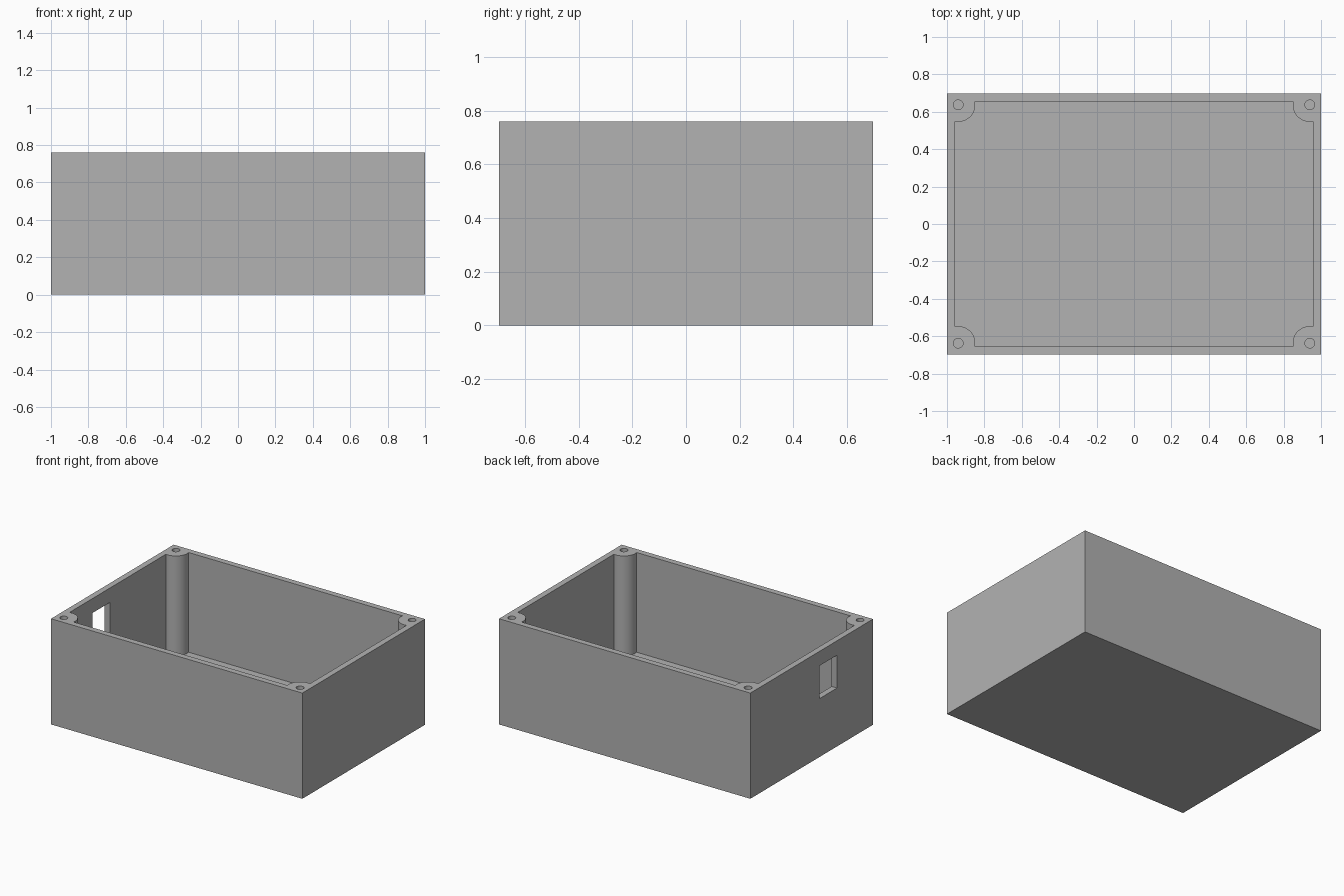
import bpy
import bmesh
from mathutils import Matrix, Vector

old = bpy.data.objects.get("Cube")
if old:
    bpy.data.objects.remove(old, do_unlink=True)

HX, HY, HEIGHT = 1.0, 0.697, 0.76   # outer half sizes and height
WALL = 0.043
BOSS_X, BOSS_Y = 0.94, 0.637        # corner screw boss centres
BOSS_R, HOLE_R = 0.091, 0.026

grey = bpy.data.materials.new("plain grey")
grey.use_nodes = True
colour = (0.448, 0.448, 0.448, 1)
grey.diffuse_color = colour
grey.node_tree.nodes["Principled BSDF"].inputs["Base Color"].default_value = colour


def make_object(name, bm):
    mesh = bpy.data.meshes.new(name)
    bm.to_mesh(mesh)
    bm.free()
    mesh.materials.append(grey)
    obj = bpy.data.objects.new(name, mesh)
    bpy.context.collection.objects.link(obj)
    return obj


def box(name, low, high):
    low, high = Vector(low), Vector(high)
    bm = bmesh.new()
    place = Matrix.Translation((low + high) / 2) @ Matrix.Diagonal((*(high - low), 1))
    bmesh.ops.create_cube(bm, size=1, matrix=place)
    return make_object(name, bm)


def corner_posts(name, radius, low, high, sides):
    bm = bmesh.new()
    for x in (-BOSS_X, BOSS_X):
        for y in (-BOSS_Y, BOSS_Y):
            bmesh.ops.create_cone(
                bm, cap_ends=True, segments=sides, radius1=radius, radius2=radius,
                depth=high - low, matrix=Matrix.Translation((x, y, (low + high) / 2)))
    return make_object(name, bm)


def cut(target, cutter):
    """Subtract the cutter from the target, then discard the cutter."""
    mod = target.modifiers.new("cut", 'BOOLEAN')
    mod.operation = 'DIFFERENCE'
    mod.solver = 'EXACT'
    mod.object = cutter
    graph = bpy.context.evaluated_depsgraph_get()
    mesh = bpy.data.meshes.new_from_object(target.evaluated_get(graph))
    target.modifiers.clear()
    target.data = mesh
    bpy.data.objects.remove(cutter, do_unlink=True)


# Inner cavity, with the corner bosses left standing
cavity = box("cavity", (WALL - HX, WALL - HY, WALL), (HX - WALL, HY - WALL, 1))
cut(cavity, corner_posts("boss_shapes", BOSS_R, -0.1, 1.2, 64))

# Open enclosure
enclosure = box("enclosure", (-HX, -HY, 0), (HX, HY, HEIGHT))
cut(enclosure, cavity)

# Screw holes down the bosses
cut(enclosure, corner_posts("screw_holes", HOLE_R, WALL, 1, 32))

# Rectangular port through the side wall
cut(enclosure, box("port", (-1.1, -0.288, 0.42), (-0.9, -0.09, 0.656)))

bpy.ops.object.select_all(action='DESELECT')
enclosure.select_set(True)
bpy.context.view_layer.objects.active = enclosure
bpy.ops.object.shade_smooth_by_angle(angle=0.5)
